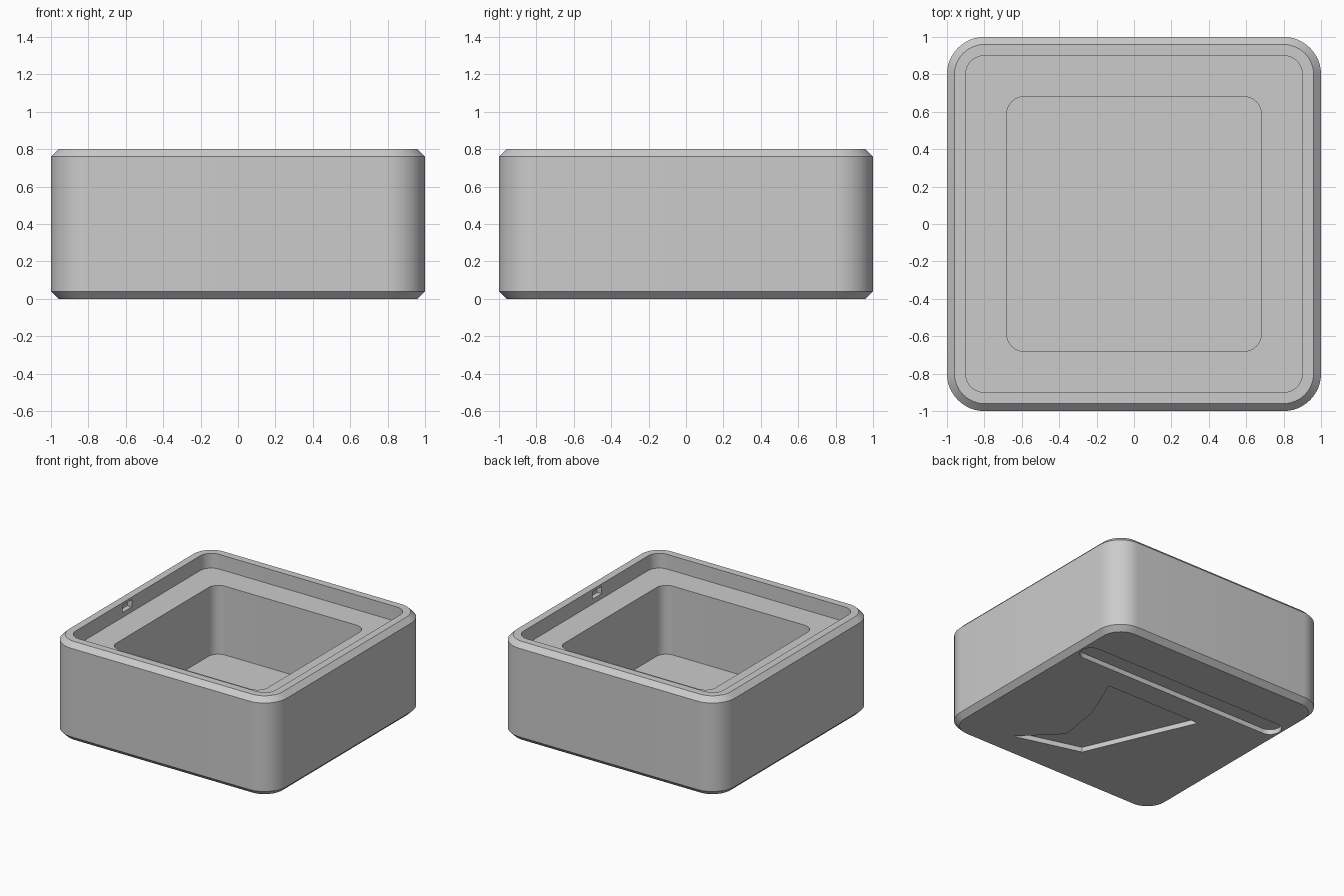
import bpy, bmesh, math

old = bpy.data.objects.get("Cube")
if old:
    bpy.data.objects.remove(old, do_unlink=True)

grey = bpy.data.materials.new("plain_grey")
grey.use_nodes = True
colour = (0.6, 0.6, 0.6, 1)
grey.diffuse_color = colour
grey.node_tree.nodes["Principled BSDF"].inputs["Base Color"].default_value = colour


def rounded_rect(hx, hy, r, cy=0, steps=12):
    """Counter-clockwise outline with rounded corners."""
    pts = []
    for k, (sx, sy) in enumerate([(1, 1), (-1, 1), (-1, -1), (1, -1)]):
        for i in range(steps + 1):
            a = (k + i / steps) * math.pi / 2
            pts.append((sx * (hx - r) + r * math.cos(a),
                        cy + sy * (hy - r) + r * math.sin(a)))
    return pts


def loft(name, rings):
    """Closed solid through a list of (outline, height) rings."""
    bm = bmesh.new()
    loops = [[bm.verts.new((x, y, z)) for x, y in pts] for pts, z in rings]
    for a, b in zip(loops, loops[1:]):
        n = len(a)
        for i in range(n):
            j = (i + 1) % n
            bm.faces.new((a[i], a[j], b[j], b[i]))
    bm.faces.new(loops[0][::-1])
    bm.faces.new(loops[-1])
    bmesh.ops.recalc_face_normals(bm, faces=bm.faces)
    mesh = bpy.data.meshes.new(name)
    bm.to_mesh(mesh)
    bm.free()
    mesh.materials.append(grey)
    obj = bpy.data.objects.new(name, mesh)
    bpy.context.collection.objects.link(obj)
    return obj


def prism(name, pts, z0, z1):
    return loft(name, [(pts, z0), (pts, z1)])


# Box body: chamfered outside, stepped rim and deep square pocket
section = [(0.96, 0.16, 0), (1, 0.2, 0.04), (1, 0.2, 0.76), (0.96, 0.16, 0.8),
           (0.9, 0.1, 0.8), (0.9, 0.1, 0.68), (0.68, 0.09, 0.68), (0.68, 0.09, 0.12)]
body = loft("box_body", [(rounded_rect(h, h, r), z) for h, r, z in section])

# Long round-ended groove and angular recess in the underside
cutters = [prism("groove_cutter", rounded_rect(0.945, 0.085, 0.0849, 0.535), -0.1, 0.04)]
recess = [(-0.4, 0.255), (-0.02, -0.62), (0.52, -0.77),
          (0.24, -0.49), (0.295, -0.13), (0.455, 0.255)]
cutters.append(prism("recess_cutter", recess, -0.1, 0.04))

# Small catch notches inside both side walls of the rim
for side in (-1, 1):
    xs = (side * 0.85, side * 0.94)
    outline = [(xs[0], -0.2), (xs[1], -0.2), (xs[1], -0.08), (xs[0], -0.08)]
    cutters.append(prism("notch_cutter", outline, 0.72, 0.78))

bpy.ops.object.select_all(action="DESELECT")
bpy.context.view_layer.objects.active = body
body.select_set(True)
for cutter in cutters:
    cutter.hide_render = True
    mod = body.modifiers.new("cut", "BOOLEAN")
    mod.operation = "DIFFERENCE"
    mod.solver = "EXACT"
    mod.object = cutter
    bpy.ops.object.modifier_apply(modifier=mod.name)
    bpy.data.objects.remove(cutter, do_unlink=True)

bpy.ops.object.shade_smooth_by_angle(angle=math.radians(30))
